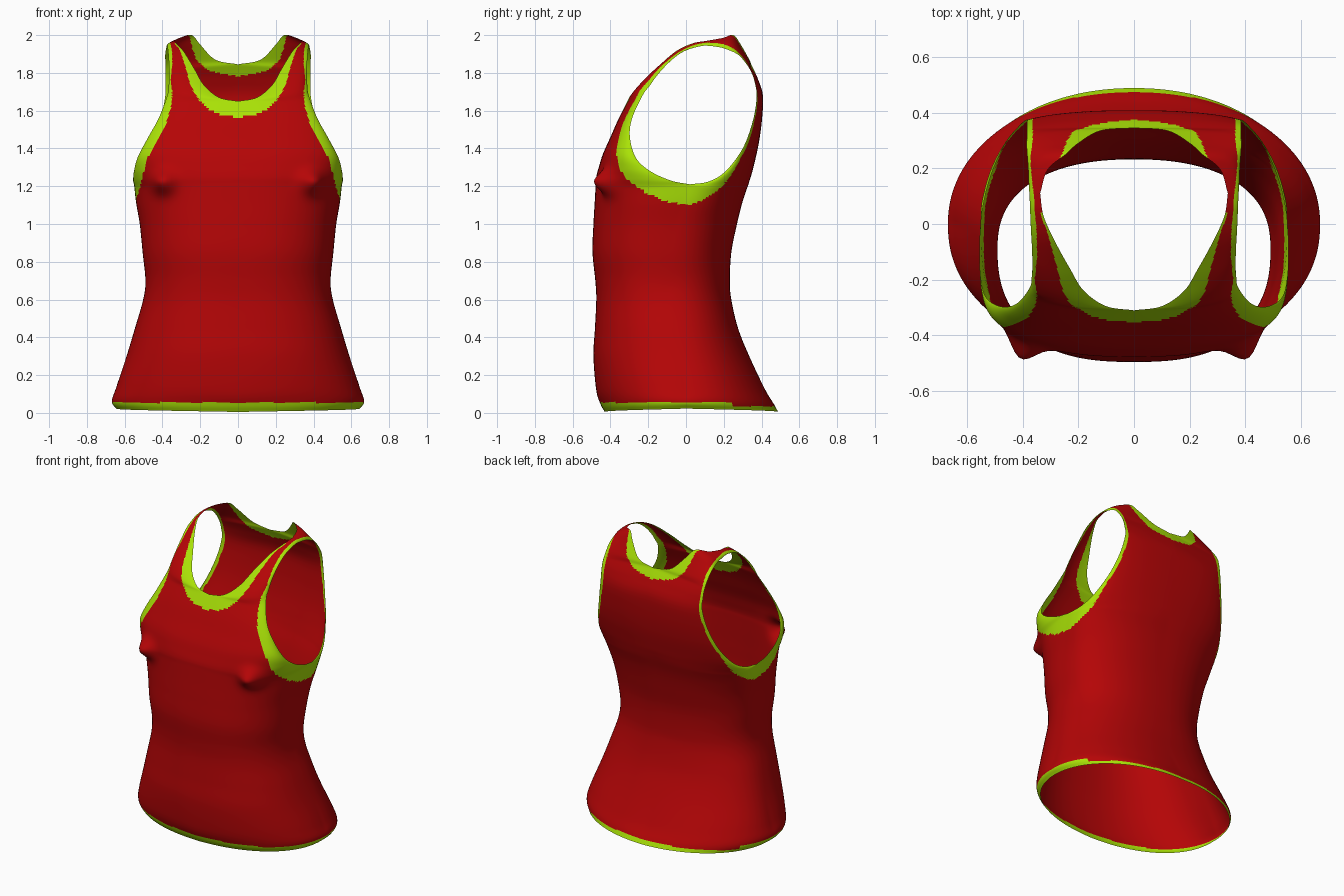
import bpy, bmesh, math
from mathutils import Vector

if "Cube" in bpy.data.objects:
    bpy.data.objects.remove(bpy.data.objects["Cube"])

COLS, SUB = 44, 8


def material(name, rgb):
    m = bpy.data.materials.new(name)
    m.diffuse_color = (*rgb, 1.0)
    m.use_nodes = True
    m.node_tree.nodes["Principled BSDF"].inputs["Base Color"].default_value = m.diffuse_color
    return m


red = material("red fabric", (0.46, 0.0015, 0.002))
green = material("lime trim", (0.40, 0.76, 0.002))

# Torso rings below the armholes: z, front y, back y, side x, side y
TORSO = [
    (0.005, -0.430, 0.488, 0.645, 0.00), (0.045, -0.452, 0.466, 0.668, 0.00),
    (0.12, -0.475, 0.420, 0.645, 0.00), (0.30, -0.490, 0.335, 0.590, -0.02),
    (0.45, -0.482, 0.275, 0.545, -0.05), (0.60, -0.475, 0.240, 0.502, -0.08),
    (0.70, -0.480, 0.232, 0.490, -0.09), (0.85, -0.495, 0.240, 0.505, -0.08),
    (1.00, -0.490, 0.270, 0.520, -0.05), (1.12, -0.483, 0.300, 0.540, -0.01),
    (1.21, -0.478, 0.330, 0.550, 0.02)]

# Upper rows: inner point (centre line, then neckline) and armhole point
FRONT = [
    (0, -.475, 1.25, .555, -.08, 1.23), (0, -.462, 1.30, .550, -.19, 1.28),
    (0, -.440, 1.37, .530, -.265, 1.35), (0, -.400, 1.46, .475, -.297, 1.46),
    (0, -.360, 1.55, .420, -.285, 1.56), (0, -.310, 1.65, .375, -.23, 1.68),
    (.10, -.295, 1.67, .367, -.19, 1.735), (.18, -.24, 1.735, .365, -.15, 1.79),
    (.23, -.16, 1.82, .366, -.09, 1.855), (.285, -.06, 1.91, .370, -.02, 1.91),
    (.325, .03, 1.955, .373, .05, 1.935), (.337, .11, 1.97, .375, .10, 1.945)]
BACK = [
    (0, .343, 1.25, .530, .12, 1.225), (0, .357, 1.30, .500, .21, 1.28),
    (0, .384, 1.42, .455, .30, 1.40), (0, .402, 1.55, .410, .355, 1.55),
    (0, .407, 1.68, .385, .375, 1.68), (0, .380, 1.77, .385, .365, 1.75),
    (0, .345, 1.845, .385, .35, 1.80), (.12, .335, 1.87, .385, .31, 1.86),
    (.20, .290, 1.95, .385, .27, 1.90), (.245, .25, 2.00, .380, .20, 1.93),
    (.31, .195, 1.985, .378, .15, 1.94), (.337, .11, 1.97, .375, .10, 1.945)]
BASE = len(TORSO) - 1        # row at the bottom of the armhole


def spline(pts, breaks):
    """Smooth curve through points, with corners allowed at the breaks."""
    out = []
    for i in range(len(pts) - 1):
        p1, p2 = pts[i], pts[i + 1]
        m1 = (p2 - p1) if i == 0 or i in breaks else (p2 - pts[i - 1]) / 2
        m2 = (p2 - p1) if i + 2 == len(pts) or i + 1 in breaks else (pts[i + 2] - p1) / 2
        for k in range(SUB):
            t = k / SUB
            out.append(p1 * (2*t**3 - 3*t*t + 1) + m1 * (t**3 - 2*t*t + t)
                       + p2 * (3*t*t - 2*t**3) + m2 * (t**3 - t*t))
    return out + [pts[-1].copy()]


def soften(pts, reach):
    """Moving average that keeps the two ends fixed."""
    out = []
    for i in range(len(pts)):
        w = min(reach, i, len(pts) - 1 - i)
        part = pts[i - w:i + w + 1]
        out.append(sum(part, Vector()) / len(part))
    return out


def clamp(v):
    return max(0.0, min(1.0, v))


def arm_width(p):
    return 0.022 + 0.09 * clamp((0.26 - p.y) / 0.25) * clamp((1.75 - p.z) / 0.42)


def neck_width(p):
    if p.y < 0.05:
        return 0.095 - 0.085 * clamp((p.z - 1.65) / 0.29)
    return 0.068 * clamp((0.27 - p.x) / 0.10)


bm = bmesh.new()
arm_edge, neck_edge = [], []


def panel(is_front):
    """One half of the front or back, from hem to shoulder."""
    upper = FRONT if is_front else BACK
    inner = [Vector((0, r[1] if is_front else r[2], r[0])) for r in TORSO]
    outer = [Vector((r[3], r[4], r[0] + 0.018 * clamp(1 - r[0] / 0.3))) for r in TORSO]
    inner += [Vector(r[:3]) for r in upper]
    outer += [Vector(r[3:]) for r in upper]
    neck = max(i for i, p in enumerate(inner) if p.x == 0)
    ins = spline(inner, {neck})
    outs = spline(outer, {BASE})
    soft = soften(soften(outs, 2 * SUB), SUB)
    arm_edge.extend(outs[BASE * SUB:])
    neck_edge.extend(ins[neck * SUB:])
    grid = []
    for r, (a, b, m) in enumerate(zip(ins, outs, soft)):
        low = 2.2 + 0.43 * min(a.z, 1.4) if is_front else 2.1 + 0.2 * clamp(a.z / 0.5)
        n = low + (2.2 - low) * clamp((r / SUB - BASE - 4) / (len(inner) - BASE - 5))
        row = []
        for c in range(COLS + 1):
            t = c / COLS
            k = n / 2
            g = t**k / (t**k + (1 - t)**k) * math.pi / 2
            s, q = math.sin(g) ** (2 / n), max(0.0, math.cos(g)) ** (2 / n)
            if c == COLS:
                s, q = 1.0, 0.0
            # the fabric away from the edge follows the softened side line
            e = m.lerp(b, t ** 3)
            p = Vector((a.x + (b.x - a.x) * s, e.y + (a.y - e.y) * q,
                        a.z + (e.z - a.z) * t))
            # small pointed bust bump
            if is_front:
                d2 = (p.x - 0.39) ** 2 + (p.z - 1.22) ** 2
                p += Vector((0.25, -1, 0)) * 0.072 * math.exp(-d2 / (2 * 0.042 ** 2)) * clamp(q * 2)
            row.append(bm.verts.new(p))
        grid.append(row)
    for r in range(len(grid) - 1):
        for c in range(COLS):
            quad = [grid[r][c], grid[r][c + 1], grid[r + 1][c + 1], grid[r + 1][c]]
            bm.faces.new(quad if is_front else quad[::-1])


panel(True)
panel(False)
bmesh.ops.remove_doubles(bm, verts=bm.verts, dist=0.0002)

# Trim along hem, neckline and armholes
for f in bm.faces:
    f.smooth = True
    c = f.calc_center_median()
    trim = c.z < (0.055 if c.y < 0.25 else 0.035)
    if c.z > 1.0:
        for edge, width in ((arm_edge, arm_width), (neck_edge, neck_width)):
            near = min(edge, key=lambda p: (p - c).length_squared)
            trim = trim or (near - c).length < width(near)
    f.material_index = 1 if trim else 0

mesh = bpy.data.meshes.new("tank_top")
bm.to_mesh(mesh)
bm.free()
mesh.materials.append(red)
mesh.materials.append(green)
top = bpy.data.objects.new("tank_top", mesh)
bpy.context.collection.objects.link(top)

# Mirror to the other half
mir = top.modifiers.new("mirror", 'MIRROR')
mir.use_axis[0] = True
mir.use_clip = True
mir.merge_threshold = 0.0005
